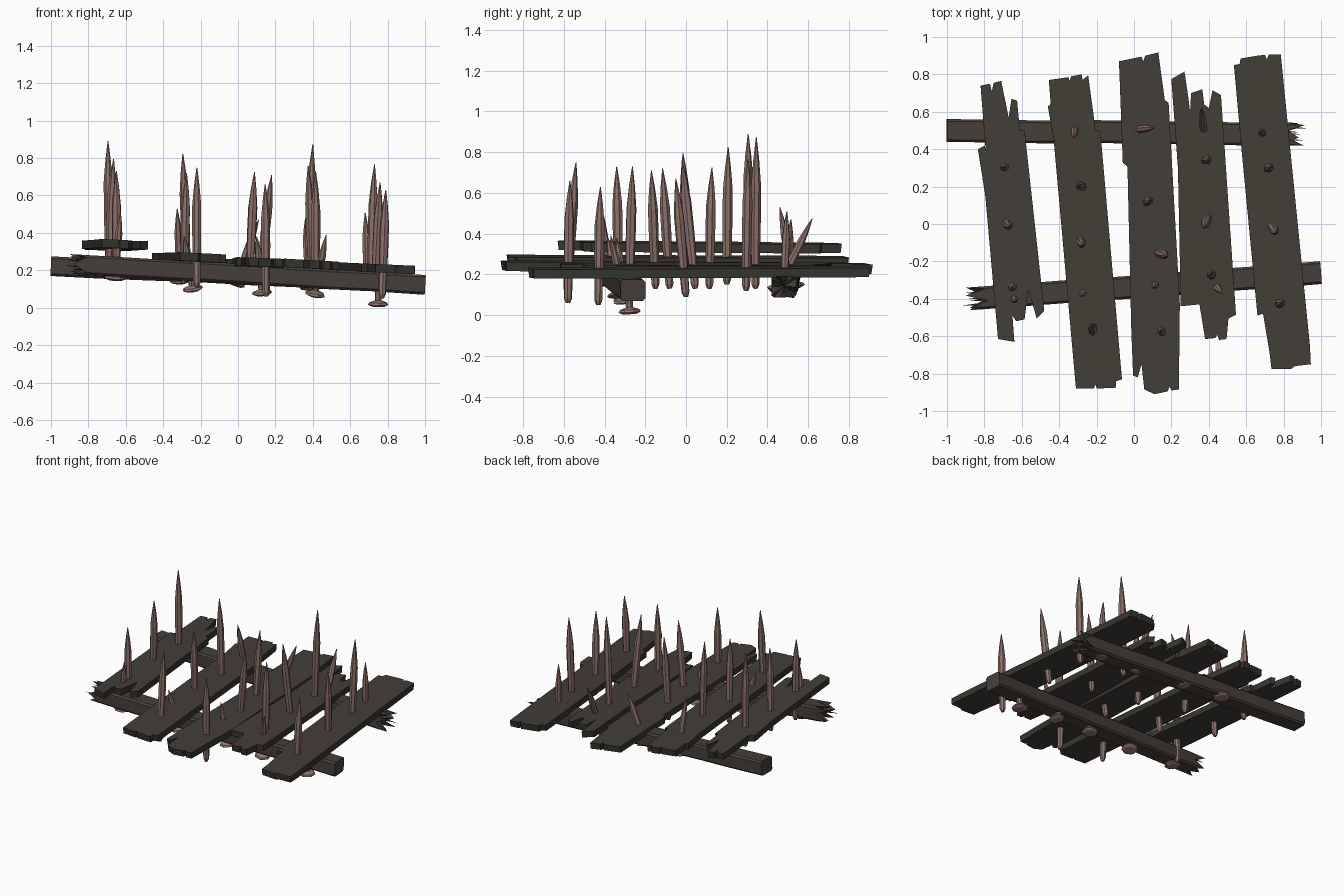
import bpy, bmesh, math, random
from mathutils import Vector

if "Cube" in bpy.data.objects:
    bpy.data.objects.remove(bpy.data.objects["Cube"])
random.seed(4)


def material(name, rgb):
    m = bpy.data.materials.new(name)
    m.diffuse_color = (*rgb, 1)
    m.use_nodes = True
    m.node_tree.nodes["Principled BSDF"].inputs["Base Color"].default_value = m.diffuse_color
    return m


PLANK = material("dark plank wood", (0.056, 0.047, 0.038))
EDGE = material("blackened plank edge", (0.037, 0.036, 0.028))
BEAM = material("beam wood", (0.062, 0.049, 0.041))
RUST = material("rusty metal", (0.27, 0.165, 0.145))


def finish(name, bm, mats):
    bmesh.ops.recalc_face_normals(bm, faces=bm.faces[:])
    me = bpy.data.meshes.new(name)
    bm.to_mesh(me)
    bm.free()
    for m in mats:
        me.materials.append(m)
    ob = bpy.data.objects.new(name, me)
    bpy.context.collection.objects.link(ob)
    return ob


# Planks: broken outline seen from above, extruded downwards on a slight tilt
def plank(name, outline, top, cx, sx, sy, thick=0.045):
    bm = bmesh.new()
    vs = [bm.verts.new((x, y, top + sx * (x - cx) + sy * y)) for x, y in outline]
    lower = [bm.verts.new((v.co.x, v.co.y * 0.992, v.co.z - thick)) for v in vs]
    bm.faces.new(vs)
    bm.faces.new(lower)
    n = len(vs)
    for i in range(n):
        j = (i + 1) % n
        f = bm.faces.new((vs[i], vs[j], lower[j], lower[i]))
        f.material_index = 1
    finish(name, bm, [PLANK, EDGE])


plank("plank_1", [(-.82, .74), (-.77, .75), (-.76, .71), (-.75, .755), (-.71, .765), (-.67, .57),
                  (-.655, .67), (-.625, .66), (-.61, .50), (-.585, .50), (-.48, -.465), (-.52, -.505),
                  (-.565, -.35), (-.585, -.51), (-.63, -.52), (-.65, -.49), (-.64, -.63), (-.727, -.615),
                  (-.795, .15), (-.834, .40), (-.797, .42), (-.79, .36)], .357, -.65, -.04, -.012)
plank("plank_2", [(-.455, .77), (-.35, .785), (-.345, .765), (-.335, .79), (-.28, .80), (-.275, .77),
                  (-.245, .795), (-.205, .50), (-.18, .50), (-.065, -.83), (-.095, -.84), (-.095, -.875),
                  (-.20, -.88), (-.205, -.86), (-.215, -.88), (-.31, -.88), (-.315, -.83), (-.43, .46),
                  (-.46, .63), (-.445, .64)], .287, -.25, -.05, -.008)
plank("plank_3", [(-.08, .87), (.04, .895), (.05, .87), (.06, .90), (.13, .917), (.165, .66), (.185, .65),
                  (.245, -.43), (.24, -.885), (.20, -.89), (.19, -.87), (.18, -.895), (.11, -.91),
                  (.055, -.885), (.04, -.75), (.02, -.82), (-.005, -.81), (-.015, -.55), (-.035, .31),
                  (-.06, .33)], .258, .1, -.04, -.010)
plank("plank_4", [(.20, .775), (.27, .815), (.29, .68), (.30, .60), (.305, .70), (.365, .72), (.375, .64),
                  (.40, .62), (.42, .715), (.465, .69), (.545, -.485), (.505, -.505), (.495, -.615),
                  (.455, -.62), (.445, -.59), (.435, -.61), (.38, -.615), (.35, -.43), (.25, -.44),
                  (.235, .30)], .252, .38, -.06, -.006)
plank("plank_5", [(.535, .85), (.565, .855), (.57, .885), (.66, .90), (.70, .905), (.71, .88), (.72, .905),
                  (.785, .905), (.94, -.65), (.945, -.75), (.86, -.76), (.84, -.775), (.735, -.775),
                  (.725, -.69), (.69, -.48), (.66, -.49), (.575, .40)], .233, .75, -.045, .0)


# Beams: chamfered bars with one sawn end and one splintered end
def beam(name, sawn, broken, w=0.122, h=0.105):
    bm = bmesh.new()
    a, b = Vector(sawn), Vector(broken)
    d = (b - a).normalized()
    side = Vector((-d.y, d.x, 0)).normalized()
    up = d.cross(side)
    if up.z < 0:
        up.negate()
    c = 0.012
    X, Y = w / 2, h / 2
    quarter = [(X, Y - c), (X - c, Y), (X * .3, Y), (-X * .3, Y), (-X + c, Y), (-X, Y - c), (-X, 0)]
    sec = quarter + [(-x, -y) for x, y in quarter]
    rings = []
    steps = 7
    for k in range(steps + 1):
        t = k / steps
        j = 0.003 if 0 < k < steps else 0
        off = side * random.uniform(-j, j) + up * random.uniform(-j, j)
        ring = []
        for i, (x, y) in enumerate(sec):
            p = a.lerp(b, t) + off + side * x + up * y
            if k == steps:
                p += d * (random.uniform(-.01, .04) if i % 2 else random.uniform(-.10, -.05))
            ring.append(bm.verts.new(p))
        rings.append(ring)
    n = len(sec)
    for r, s in zip(rings, rings[1:]):
        for i in range(n):
            bm.faces.new((r[i], r[(i + 1) % n], s[(i + 1) % n], s[i]))
    bm.faces.new(rings[0])
    core = bm.verts.new(b - d * 0.10)
    for i in range(n):
        bm.faces.new((rings[-1][i], rings[-1][(i + 1) % n], core))
    # loose splinters standing out of the break
    for x, y, length in ((-.03, .02, .03), (.03, -.01, .05), (0, -.025, .01), (.01, .03, .0)):
        p = b - d * 0.11 + side * x + up * y
        base = [bm.verts.new(p + side * .013 * math.cos(q) + up * .013 * math.sin(q)) for q in (0, 2.1, 4.2)]
        tip = bm.verts.new(b + d * length + side * x * 1.1 + up * y)
        bm.faces.new(base)
        for i in range(3):
            bm.faces.new((base[i], base[(i + 1) % 3], tip))
    finish(name, bm, [BEAM])


beam("back_beam", (-1.0, .50, .222), (.88, .48, .138))
beam("front_beam", (.997, -.26, .122), (-.88, -.40, .233))


# Spikes: tapered faceted rods from a lower end to a sharp tip, some with a flat head
def spike(name, low, tip, head=False, r=0.025, sides=7):
    bm = bmesh.new()
    a, b = Vector(low), Vector(tip)
    L = (b - a).length
    q = (b - a).to_track_quat('Z', 'Y')
    if head:
        prof = [(0, .034), (.010, .056), (.022, .050), (.034, r * .9)]
    else:
        prof = [(0, r * .45), (.022, r * .8)]
    prof += [(L * .45, r), (L * .68, r * 1.0), (L * .85, r * .6), (L, .002)]
    rings = []
    spin = random.random()
    for z, rad in prof:
        rings.append([bm.verts.new(a + q @ Vector((rad * math.cos(spin + math.tau * i / sides),
                                                   rad * math.sin(spin + math.tau * i / sides), z)))
                      for i in range(sides)])
    for r0, r1 in zip(rings, rings[1:]):
        for i in range(sides):
            bm.faces.new((r0[i], r0[(i + 1) % sides], r1[(i + 1) % sides], r1[i]))
    bm.faces.new(rings[0])
    bm.faces.new(rings[-1])
    finish(name, bm, [RUST])


long_spikes = [
    ((-.69, .305, .21), (-.695, .305, .89)), ((-.69, .01, .21), (-.665, -.015, .795)),
    ((-.65, -.33, .15), (-.65, -.34, .73)),
    ((-.27, .20, .15), (-.295, .207, .825)), ((-.29, -.08, .13), (-.275, -.115, .72)),
    ((-.22, -.585, .11), (-.22, -.54, .75)),
    ((.06, .115, .13), (.088, .127, .725)), ((.115, -.15, .13), (.18, -.17, .71)),
    ((.15, -.58, .06), (.145, -.57, .66)),
    ((.375, .34, .13), (.40, .345, .875)), ((.40, .045, .13), (.375, -.02, .76)),
    ((.415, -.28, .08), (.415, -.263, .73)),
    ((.71, .295, .12), (.73, .305, .765)), ((.73, .0, .09), (.76, -.05, .67)),
    ((.77, -.43, .05), (.79, -.42, .63)),
]
for k, (low, tip) in enumerate(long_spikes, 1):
    spike(f"long_spike_{k}", low, tip)

# Nails driven up through the beams, with their heads underneath
nails = [
    ((-.66, -.39, .145), (-.628, -.41, .51)), ((-.24, -.33, .088), (-.29, -.385, .385)),
    ((.13, -.30, .065), (.10, -.34, .38)), ((.41, -.30, .06), (.472, -.37, .39)),
    ((.75, -.275, .005), (.755, -.29, .23)),
    ((-.31, .53, .13), (-.325, .46, .53)), ((-.02, .50, .118), (.11, .515, .47)),
    ((.38, .44, .105), (.36, .62, .475)), ((.69, .48, .09), (.68, .495, .51)),
]
for k, (low, tip) in enumerate(nails, 1):
    spike(f"beam_nail_{k}", low, tip, head=True, r=0.02)
